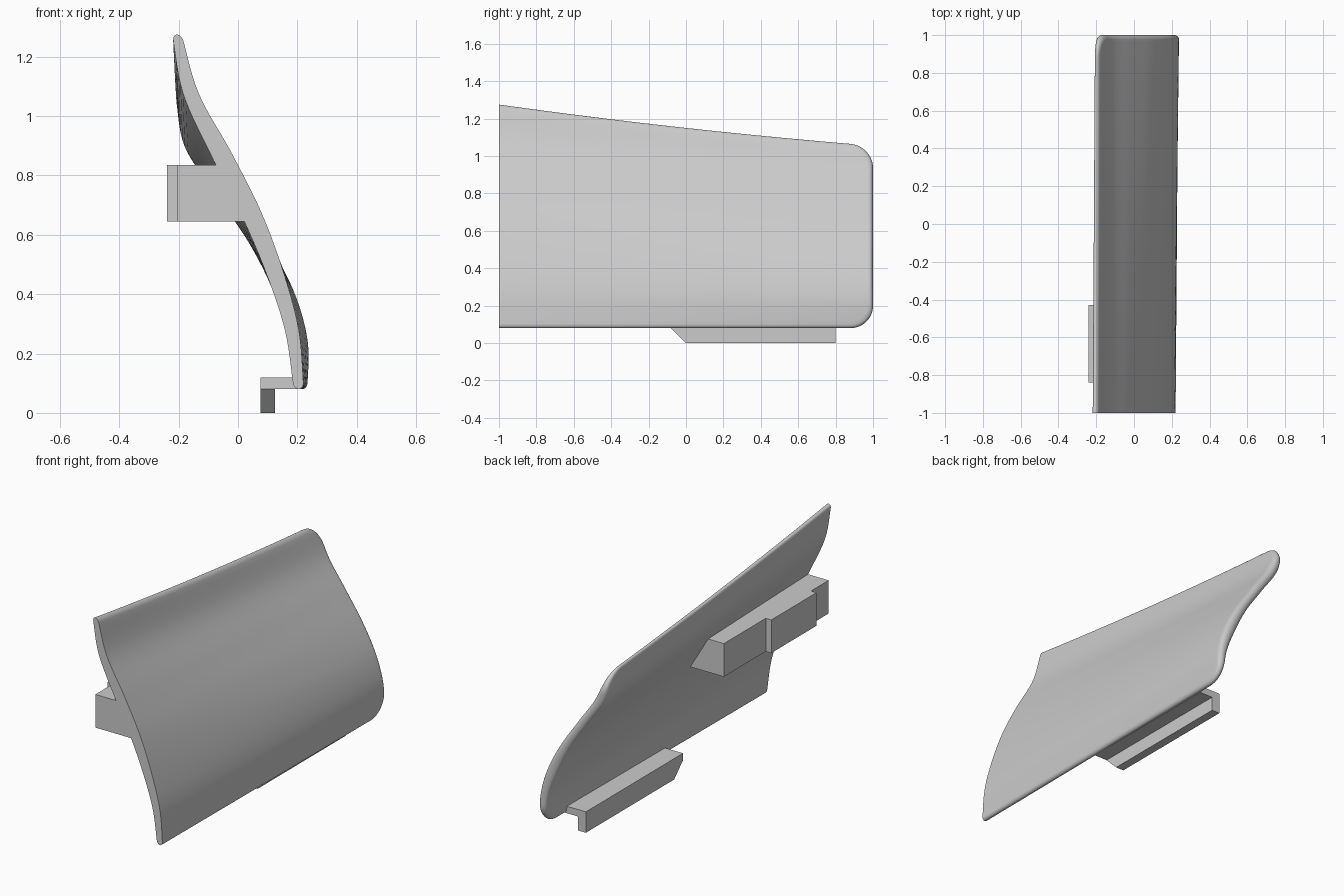
import bpy, bmesh, math

old = bpy.data.objects.get("Cube")
if old:
    bpy.data.objects.remove(old, do_unlink=True)

grey = bpy.data.materials.new("light grey")
grey.use_nodes = True
colour = (0.6, 0.6, 0.6, 1)
grey.diffuse_color = colour
grey.node_tree.nodes["Principled BSDF"].inputs["Base Color"].default_value = colour

# Profiles: x at evenly spaced heights, bottom to top
FRONT_OUTER = (.222, .205, .152, .078, -.022, -.132, -.19)
FRONT_INNER = (.188, .158, .092, .006, -.095, -.185, -.222)
REAR_OUTER = (.235, .235, .19, .105, -.005, -.117, -.185)
REAR_INNER = (.2, .183, .122, .04, -.07, -.178, -.21)
BOTTOM, CORNER, EDGE = .08, .12, .022


def finish(name, bm):
    bmesh.ops.recalc_face_normals(bm, faces=bm.faces)
    mesh = bpy.data.meshes.new(name)
    bm.to_mesh(mesh)
    bm.free()
    mesh.materials.append(grey)
    obj = bpy.data.objects.new(name, mesh)
    bpy.context.collection.objects.link(obj)
    return obj


def spline(values, v):
    """Catmull-Rom through evenly spaced values."""
    n = len(values) - 1
    s = min(max(v, 0), 1) * n
    i = min(int(s), n - 1)
    t = s - i
    b, c = values[i], values[i + 1]
    a = values[i - 1] if i > 0 else 2 * b - c
    d = values[i + 2] if i + 2 <= n else 2 * c - b
    return b + t / 2 * (c - a + t * (2 * a - 5 * b + 4 * c - d + t * (3 * (b - c) + d - a)))


def top_line(y):
    return 1.15 - .11 * y + .015 * y * y


def panel_point(y, k, side):
    """Point on the inner (-1) or outer (1) skin; k runs bottom to top."""
    top = top_line(y)
    a = max(CORNER - (1 - y), 0)
    inset = CORNER - math.sqrt(max(CORNER ** 2 - a * a, 0))
    lo, hi = BOTTOM + inset, top - inset
    z = lo + (hi - lo) * k
    v = (z - BOTTOM) / (top - BOTTOM)
    w = (y + 1) / 2
    outer = spline(FRONT_OUTER, v) * (1 - w) + spline(REAR_OUTER, v) * w
    inner = spline(FRONT_INNER, v) * (1 - w) + spline(REAR_INNER, v) * w
    # Round the rim by thinning towards the border
    b = max(CORNER - min(z - BOTTOM, top - z), 0)
    d = min(max((CORNER - math.hypot(a, b)) / EDGE, 0), 1)
    half = (outer - inner) / 2 * math.sqrt(max(1 - (1 - d) ** 2, 0))
    return ((outer + inner) / 2 + side * half, y, z)


# Curved panel: two skins meeting at a rounded rim, flat at the front
rim = [EDGE * (1 - math.cos(math.pi / 2 * i / 5)) for i in range(6)]
ys = [-1 + 1.88 * i / 24 for i in range(25)]
ys += [1 - CORNER + (CORNER - EDGE) * i / 8 for i in range(1, 8)]
ys += [1 - r for r in reversed(rim)]
ks = [r / 1.1 for r in rim]
ks += [.02 + .96 * i / 40 for i in range(1, 40)]
ks += [1 - r / 1.1 for r in reversed(rim)]

bm = bmesh.new()
skins = []
for side in (-1, 1):
    grid = [[bm.verts.new(panel_point(y, k, side)) for k in ks] for y in ys]
    for c0, c1 in zip(grid, grid[1:]):
        for j in range(len(ks) - 1):
            bm.faces.new((c0[j], c1[j], c1[j + 1], c0[j + 1]))
    skins.append(grid[0])
for j in range(len(ks) - 1):
    bm.faces.new((skins[0][j], skins[1][j], skins[1][j + 1], skins[0][j + 1]))
bmesh.ops.remove_doubles(bm, verts=bm.verts, dist=1e-5)
panel = finish("curved_panel", bm)
bpy.context.view_layer.objects.active = panel
panel.select_set(True)
bpy.ops.object.shade_smooth_by_angle(angle=math.radians(40))
panel.select_set(False)


def prism(name, section, y0, y1, lower_start=None):
    """Extrude an x-z section along y; lower_start slants the front end."""
    bm = bmesh.new()
    low = min(z for x, z in section)
    ends = []
    for y in (y0, y1):
        ends.append([bm.verts.new((x, lower_start if lower_start is not None
                                   and y == y0 and z == low else y, z))
                     for x, z in section])
    bm.faces.new(ends[0])
    bm.faces.new(ends[1])
    n = len(section)
    for i in range(n):
        j = (i + 1) % n
        bm.faces.new((ends[0][i], ends[0][j], ends[1][j], ends[1][i]))
    return finish(name, bm)


# Upper bracket and its raised pad
prism("upper_bracket", [(-.205, .645), (.04, .645), (-.055, .835), (-.205, .835)], -1, -.05)
prism("bracket_pad", [(-.24, .645), (-.2, .645), (-.2, .835), (-.24, .835)], -.84, -.43)

# Lower rail: flange joined to the panel with a slanted lip below
prism("rail_flange", [(.075, .08), (.207, .08), (.207, .12), (.075, .12)], -.08, .8)
prism("rail_lip", [(.075, 0), (.125, 0), (.125, .08), (.075, .08)], -.08, .8, 0)
